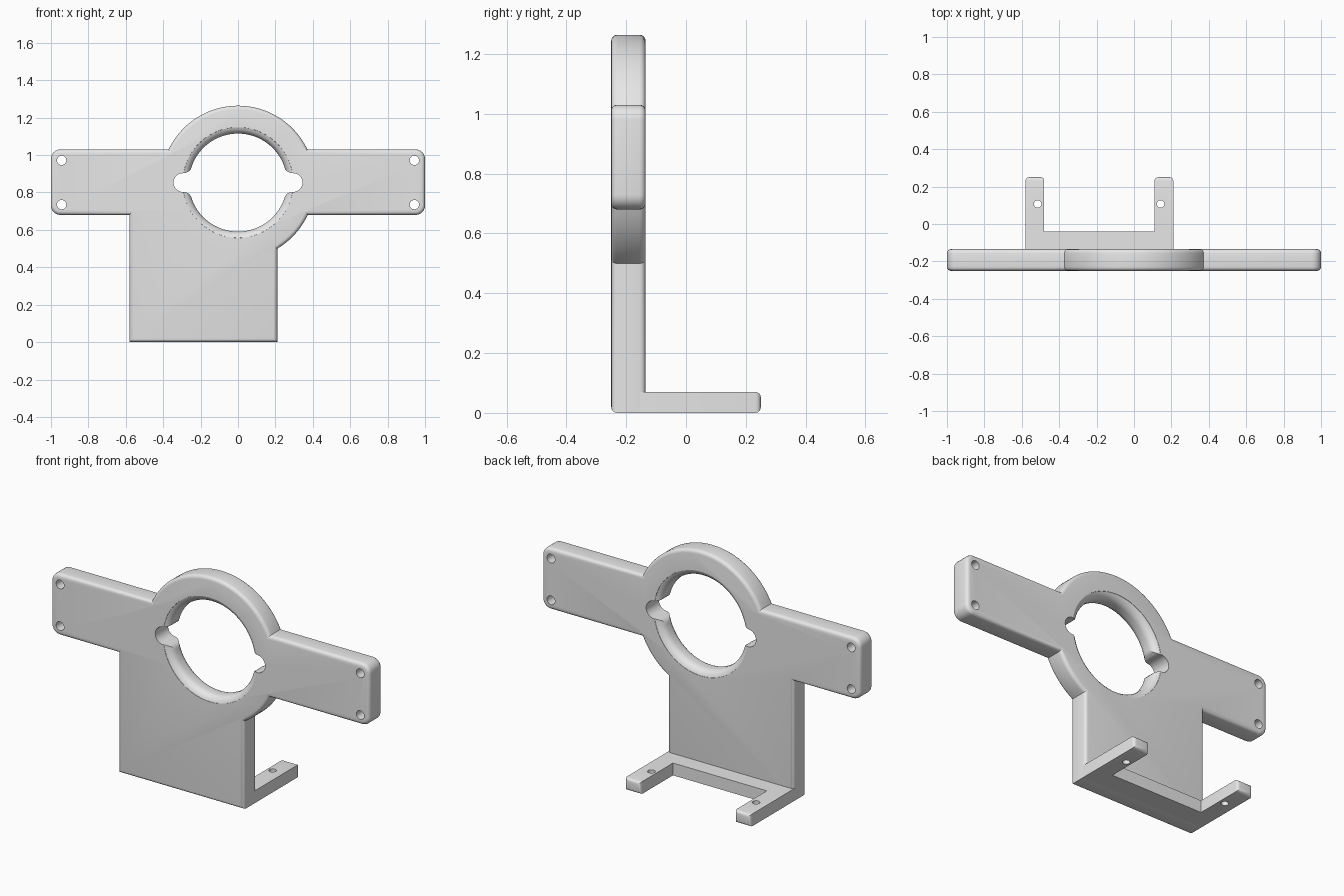
import bpy, bmesh
from math import sin, cos, pi, radians, atan2, hypot
from mathutils import Matrix, Vector

cube = bpy.data.objects.get("Cube")
if cube:
    bpy.data.objects.remove(cube, do_unlink=True)

grey = bpy.data.materials.new("light grey")
grey.use_nodes = True
grey.diffuse_color = (0.8, 0.8, 0.8, 1)
grey.node_tree.nodes["Principled BSDF"].inputs["Base Color"].default_value = (0.8, 0.8, 0.8, 1)

FRONT, BACK = -0.25, -0.135
MID, HALF = (FRONT + BACK) / 2, (BACK - FRONT) / 2
CZ = 0.853            # height of the ring centre
RING, BORE = 0.411, 0.262


def add_object(name, bm):
    bmesh.ops.recalc_face_normals(bm, faces=bm.faces[:])
    mesh = bpy.data.meshes.new(name)
    bm.to_mesh(mesh)
    bm.free()
    mesh.materials.append(grey)
    obj = bpy.data.objects.new(name, mesh)
    bpy.context.scene.collection.objects.link(obj)
    return obj


def prism(outline, axis, lo, hi):
    """Extrude a 2D outline along y (outline in x, z) or z (outline in x, y)."""
    bm = bmesh.new()
    place = (lambda a, b: (a, lo, b)) if axis == "y" else (lambda a, b: (a, b, lo))
    face = bm.faces.new([bm.verts.new(place(a, b)) for a, b in outline])
    new = bmesh.ops.extrude_face_region(bm, geom=[face])["geom"]
    step = Vector((0, hi - lo, 0) if axis == "y" else (0, 0, hi - lo))
    bmesh.ops.translate(bm, vec=step, verts=[v for v in new if isinstance(v, bmesh.types.BMVert)])
    bmesh.ops.recalc_face_normals(bm, faces=bm.faces[:])
    return bm


def arc(cx, cy, r, a0, a1, n):
    return [(cx + r * cos(a0 + (a1 - a0) * i / n), cy + r * sin(a0 + (a1 - a0) * i / n))
            for i in range(n + 1)]


def round_edges(bm, edges, size):
    bmesh.ops.bevel(bm, geom=edges, offset=size, offset_type="OFFSET", segments=4,
                    profile=0.5, affect="EDGES", clamp_overlap=False)


def cut(obj, cutter):
    cutter.hide_render = True
    mod = obj.modifiers.new("cut", "BOOLEAN")
    mod.operation, mod.solver, mod.object = "DIFFERENCE", "EXACT", cutter
    bpy.context.view_layer.objects.active = obj
    bpy.ops.object.modifier_apply(modifier=mod.name)
    bpy.data.objects.remove(cutter, do_unlink=True)


# Face plate: ring, cross bar and lower plate in one outline
LOW, HIGH, LEFT, RIGHT, C = 0.68, 1.03, 0.21, -0.58, 0.05


def ring_angle(dx, dz):
    return atan2(dz, dx)


bar_x = (RING ** 2 - (HIGH - CZ) ** 2) ** 0.5
low_x = (RING ** 2 - (CZ - LOW) ** 2) ** 0.5
plate_dz = -(RING ** 2 - LEFT ** 2) ** 0.5
top = ring_angle(bar_x, HIGH - CZ)
outline = [(RIGHT, 0), (LEFT, 0)]
outline += arc(0, CZ, RING, ring_angle(LEFT, plate_dz), ring_angle(low_x, LOW - CZ), 10)
outline += arc(1 - C, LOW + C, C, -pi / 2, 0, 6)
outline += arc(1 - C, HIGH - C, C, 0, pi / 2, 6)
outline += arc(0, CZ, RING, top, pi - top, 48)
outline += arc(C - 1, HIGH - C, C, pi / 2, pi, 6)
outline += arc(C - 1, LOW + C, C, pi, 1.5 * pi, 6)
outline += [(RIGHT, LOW)]
bm = prism(outline, "y", FRONT, BACK)
rim = [e for e in bm.edges if abs(e.verts[0].co.y - e.verts[1].co.y) < 1e-5]
round_edges(bm, rim, 0.02)
plate = add_object("face_plate", bm)

# Central bore with rounded rims, turned around the y axis
F = 0.045
half = [(BORE + F, -0.1)] + [(BORE + F - F * sin(t), F - HALF - F * cos(t))
                             for t in (radians(15 * i) for i in range(1, 7))]
profile = [(0, -0.1)] + half + [(r, -y) for r, y in reversed(half)] + [(0, 0.1)]
bm = bmesh.new()
verts = [bm.verts.new((r, MID + y, CZ)) for r, y in profile]
edges = [bm.edges.new(pair) for pair in zip(verts, verts[1:])]
bmesh.ops.spin(bm, geom=verts + edges, cent=(0, MID, CZ), axis=(0, 1, 0),
               angle=2 * pi, steps=96, use_merge=False)
bmesh.ops.remove_doubles(bm, verts=bm.verts[:], dist=1e-4)
cut(plate, add_object("bore_cutter", bm))

# Side notches with flared lips
lip = [(0.2, 0.1), (0.238, 0.092), (0.25, 0.074), (0.262, 0.06), (0.278, 0.052)]
notch = [(x, -z) for x, z in lip] + arc(0.295, 0, 0.05, -pi / 2, pi / 2, 20) + lip[::-1]
for side in (-1, 1):
    shape = [(side * x, CZ + z) for x, z in notch]
    cut(plate, add_object("notch_cutter", prism(shape, "y", FRONT - 0.1, BACK + 0.1)))
    # Screw holes at the bar ends
    for z in (0.735, 0.972):
        hole = arc(side * 0.943, z, 0.025, 0, 2 * pi, 24)[:-1]
        cut(plate, add_object("hole_cutter", prism(hole, "y", FRONT - 0.1, BACK + 0.1)))

# U-shaped foot with two prongs
ARM, END, WEB = 0.1, 0.25, -0.04
foot_outline = [(RIGHT, BACK - 0.022), (LEFT, BACK - 0.022), (LEFT, END), (LEFT - ARM, END),
                (LEFT - ARM, WEB), (RIGHT + ARM, WEB), (RIGHT + ARM, END), (RIGHT, END)]
bm = prism(foot_outline, "z", 0, 0.07)
tips = [e for e in bm.edges if all(v.co.y > END - 0.001 for v in e.verts)]
round_edges(bm, tips, 0.018)
foot = add_object("foot", bm)
for x in (RIGHT + 0.065, LEFT - 0.068):
    hole = arc(x, 0.107, 0.02, 0, 2 * pi, 24)[:-1]
    cut(foot, add_object("hole_cutter", prism(hole, "z", -0.1, 0.2)))

# Smooth shading with sharp corners kept
for obj in bpy.context.view_layer.objects:
    obj.select_set(obj in (plate, foot))
bpy.context.view_layer.objects.active = plate
bpy.ops.object.shade_smooth_by_angle(angle=radians(30))
